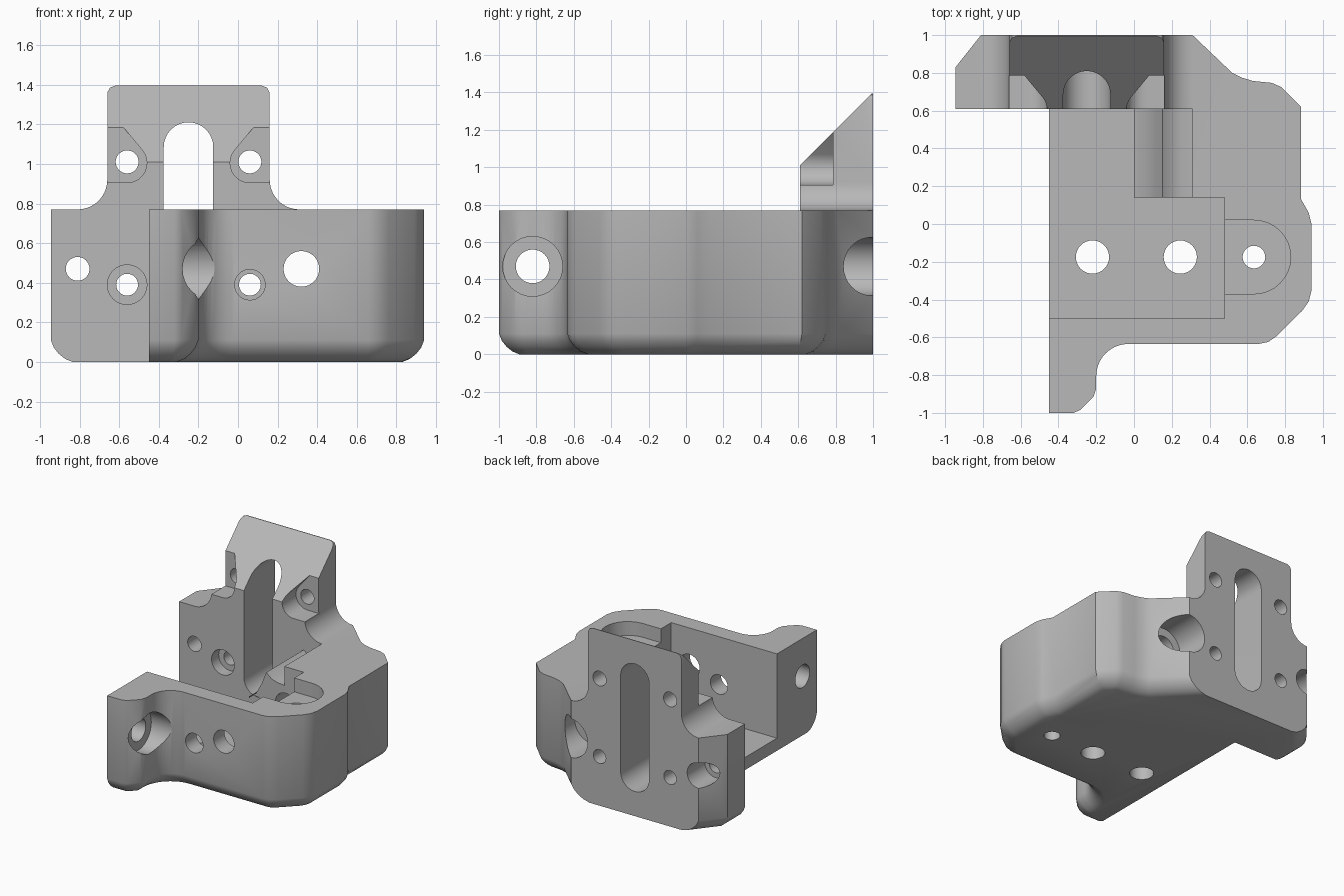
import bpy, bmesh, math
from mathutils import Vector

cube = bpy.data.objects.get("Cube")
if cube:
    bpy.data.objects.remove(cube)

grey = bpy.data.materials.new("plain_grey")
grey.use_nodes = True
grey.diffuse_color = (0.48, 0.48, 0.48, 1)
grey.node_tree.nodes["Principled BSDF"].inputs["Base Color"].default_value = (0.48, 0.48, 0.48, 1)


def arc(cx, cy, r, a0, a1, n=10):
    """Points on an arc, angles in degrees."""
    steps = [math.radians(a0 + (a1 - a0) * i / n) for i in range(n + 1)]
    return [(cx + r * math.cos(a), cy + r * math.sin(a)) for a in steps]


def prism(name, points, axis, low, high, bevel_rule=None):
    """Extrude a flat profile along an axis."""
    place = {"X": lambda a, b, d: (d, a, b),
             "Y": lambda a, b, d: (a, d, b),
             "Z": lambda a, b, d: (a, b, d)}[axis]
    bm = bmesh.new()
    face = bm.faces.new([bm.verts.new(place(a, b, low)) for a, b in points])
    extruded = bmesh.ops.extrude_face_region(bm, geom=[face], use_keep_orig=True)
    verts = [v for v in extruded["geom"] if isinstance(v, bmesh.types.BMVert)]
    bmesh.ops.translate(bm, verts=verts, vec=Vector(place(0, 0, high - low)))
    bmesh.ops.recalc_face_normals(bm, faces=bm.faces)
    if bevel_rule:
        edges = [e for e in bm.edges if bevel_rule(e.verts[0].co, e.verts[1].co)]
        bmesh.ops.bevel(bm, geom=edges, offset=0.11, offset_type='OFFSET',
                        segments=4, profile=0.4, affect='EDGES')
    mesh = bpy.data.meshes.new(name)
    bm.to_mesh(mesh)
    bm.free()
    ob = bpy.data.objects.new(name, mesh)
    bpy.context.collection.objects.link(ob)
    mesh.materials.append(grey)
    return ob


def combine(target, tool, operation='DIFFERENCE'):
    """Apply a boolean and remove the tool."""
    mod = target.modifiers.new("shape", 'BOOLEAN')
    mod.operation, mod.object, mod.solver = operation, tool, 'EXACT'
    tool.hide_render = True
    bpy.ops.object.select_all(action='DESELECT')
    bpy.context.view_layer.objects.active = target
    target.select_set(True)
    bpy.ops.object.modifier_apply(modifier=mod.name)
    bpy.data.objects.remove(tool)


def cut(points, axis, low, high):
    combine(bracket, prism("cutter", points, axis, low, high))


def drill(a, b, r, axis, low, high):
    cut(arc(a, b, r, 0, 360, 32)[:-1], axis, low, high)


# Main body with a softened lower rim
outline = [(-.945, .61), (-.45, .61), (-.45, -1), (-.32, -1), (-.285, -.985),
           (-.215, -.915), (-.2, -.87)]
outline += arc(-.03, -.805, .17, 180, 90)
outline += [(.66, -.635), (.71, -.625), (.76, -.59)]
outline += [(.89, -.46), (.925, -.41), (.94, -.35), (.94, 0), (.925, .06), (.885, .13),
            (.885, .62), (.78, .725), (.73, .747), (.63, .757), (.57, .775), (.52, .80),
            (.31, 1), (-.81, 1), (-.945, .83)]


def lower_rim(p, q):
    if max(p.z, q.z) > .001:
        return False
    flat = lambda i, value: abs(p[i] - value) < .001 and abs(q[i] - value) < .001
    return not (flat(0, -.45) or flat(1, 1) or flat(1, .61))


bracket = prism("mounting_bracket", outline, "Z", 0, .77, lower_rim)

# Upright plate, flared into the body
plate = [(-.66, .6), (.16, .6)]
plate += arc(.31, .92, .15, 270, 180)
plate += [(.16, 1.36), (.147, 1.385), (.12, 1.395),
          (-.62, 1.395), (-.647, 1.385), (-.66, 1.36)]
plate += arc(-.81, .92, .15, 0, -90)
combine(bracket, prism("upright_plate", plate, "Y", .61, 1), 'UNION')

# Sloping front of the plate
cut([(.5, .9), (1.1, 1.5), (1.1, 1.7), (.5, 1.7)], "X", -1.1, 1.1)

# Open chamber and the ribbed seat beside it
cut([(-.6, -.5), (.48, -.5), (.48, .14), (-.6, .14)], "Z", .1, .9)
cut([(-.6, .1), (0, .1), (0, .45), (.06, .49), (.11, .58), (.15, .68),
     (.2, .64), (.25, .625), (.31, .62), (.31, .9), (-.6, .9)], "Y", .1, .61)

# Rounded recess in the top
cut(arc(.635, -.175, .195, -90, 90, 16) + [(.4, .02), (.4, -.37)], "Z", .66, .9)

# Long slot through the plate
cut(arc(-.25, 1.085, .125, 0, 180, 16) + arc(-.25, .32, .125, 180, 360, 16), "Y", .55, 1.1)

# Mirrored screw pockets in the upper plate
pocket = [(.25, .905)] + arc(.06, 1.005, .1, 270, 140) + [(.10, 1.21), (.25, 1.21)]
for side in (1, -1):
    cut([(-.25 + side * (x + .25), z) for x, z in pocket], "Y", .4, .785)
    drill(-.25 + side * .31, 1.01, .058, "Y", .5, 1.1)

# Lower screw holes and counterbores
drill(-.56, .39, .055, "Y", .5, 1.1)
drill(-.56, .39, .1, "Y", .5, .7)
drill(.06, .39, .055, "Y", -1.1, 1.1)
drill(.06, .39, .077, "Y", -1.1, .7)

# Clamp holes with rear bores
drill(.32, .47, .09, "Y", -1.1, 1.1)
drill(.32, .47, .155, "Y", .72, 1.1)
drill(-.81, .47, .06, "Y", .5, 1.1)
drill(-.81, .47, .1, "Y", .78, 1.1)

# Cross hole through the front arm
drill(-.82, .47, .09, "X", -.6, 0)
drill(-.82, .47, .16, "X", -.3, .1)

# Vertical holes in the floor
for x, r in ((-.22, .088), (.245, .088), (.635, .06)):
    drill(x, -.175, r, "Z", -.1, .9)

bpy.ops.object.shade_smooth_by_angle(angle=math.radians(30))
